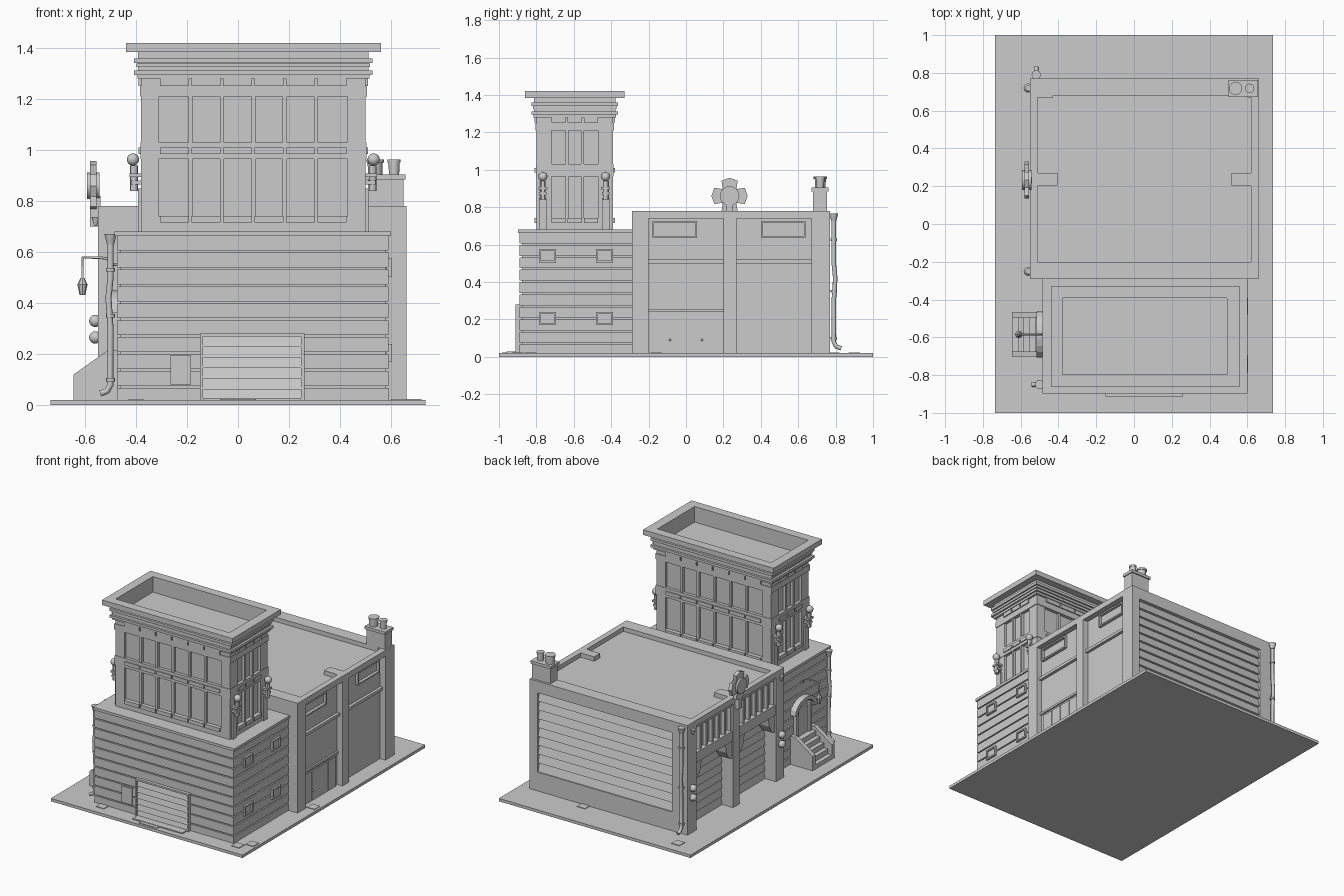
import bpy, bmesh
from math import sin, cos, radians
from mathutils import Matrix, Vector

cube = bpy.data.objects.get("Cube")
if cube:
    bpy.data.objects.remove(cube)

grey = bpy.data.materials.new("plain grey")
grey.use_nodes = True
grey.diffuse_color = (0.6, 0.6, 0.6, 1)
grey.node_tree.nodes["Principled BSDF"].inputs["Base Color"].default_value = (0.6, 0.6, 0.6, 1)


def finish(name, bm, smooth=False):
    mesh = bpy.data.meshes.new(name)
    bmesh.ops.recalc_face_normals(bm, faces=bm.faces)
    bm.to_mesh(mesh)
    bm.free()
    mesh.materials.append(grey)
    obj = bpy.data.objects.new(name, mesh)
    bpy.context.collection.objects.link(obj)
    if smooth:
        obj.select_set(True)
        bpy.context.view_layer.objects.active = obj
        bpy.ops.object.shade_smooth_by_angle()
        obj.select_set(False)
    return obj


def boxes(name, items):
    """One object made of boxes given as (x range, y range, z range)."""
    bm = bmesh.new()
    for ranges in items:
        mid = Vector([(a + b) / 2 for a, b in ranges])
        size = [abs(b - a) for a, b in ranges]
        bmesh.ops.create_cube(bm, size=1, matrix=Matrix.Translation(mid) @ Matrix.Diagonal((*size, 1)))
    return finish(name, bm)


def prisms(name, profiles, axis, span):
    """Extrude profiles along axis x or y; profile pairs are the other two axes."""
    bm = bmesh.new()
    for pts in profiles:
        place = (lambda p: (span[0], *p)) if axis == "x" else (lambda p: (p[0], span[0], p[1]))
        face = bm.faces.new([bm.verts.new(place(p)) for p in pts])
        new = bmesh.ops.extrude_face_region(bm, geom=[face])["geom"]
        d = span[1] - span[0]
        bmesh.ops.translate(bm, verts=[v for v in new if isinstance(v, bmesh.types.BMVert)],
                            vec=(d, 0, 0) if axis == "x" else (0, d, 0))
    return finish(name, bm)


def cones(name, items, sides=16, turn=None):
    """Stacked cylinders or cones: centre, bottom radius, top radius, height."""
    bm = bmesh.new()
    for c, r1, r2, h in items:
        m = Matrix.Translation(c) @ (turn or Matrix())
        bmesh.ops.create_cone(bm, cap_ends=True, segments=sides, radius1=r1, radius2=r2, depth=h, matrix=m)
    return finish(name, bm, True)


def globes(name, centres, r):
    bm = bmesh.new()
    for c in centres:
        bmesh.ops.create_uvsphere(bm, u_segments=16, v_segments=10, radius=r, matrix=Matrix.Translation(c))
    return finish(name, bm, True)


def pipe(name, pts, r):
    curve = bpy.data.curves.new(name, "CURVE")
    curve.dimensions = "3D"
    curve.bevel_depth, curve.bevel_resolution, curve.use_fill_caps = r, 2, True
    spline = curve.splines.new("POLY")
    spline.points.add(len(pts) - 1)
    for p, co in zip(spline.points, pts):
        p.co = (*co, 1)
    curve.materials.append(grey)
    obj = bpy.data.objects.new(name, curve)
    bpy.context.collection.objects.link(obj)


def ring(outer_x, outer_y, inner_x, inner_y, z):
    """Four boxes forming a rectangular frame, lying flat."""
    (a, b), (c, d) = outer_x, outer_y
    (e, f), (g, h) = inner_x, inner_y
    return [((a, e), (c, d), z), ((f, b), (c, d), z), ((e, f), (c, g), z), ((e, f), (h, d), z)]


def grow(r, d):
    return (r[0] - d, r[1] + d)


# Ground slab with paving patches
G = 0.02
boxes("ground_slab", [((-.735, .735), (-1, 1), (0, G))])
boxes("paving_patches", [(grow((x, x), .03), grow((y, y), .03), (G, G + .004)) for x, y in
                         ((-.57, .9), (.69, -.16), (.69, -.83), (.63, -.9), (-.4, -.91), (.23, .79))])

# Rear hall: core, piers, lintels and parapet
HX, HY, TOP = (-.55, .66), (-.29, .77), .78
PIERS = ((-.29, -.2), (.2, .27), (.67, .77))
BAYS = ((-.2, .2), (.27, .67))
boxes("hall_core", [((-.45, .62), (-.28, .74), (G, .5)), ((-.51, .62), (-.28, .74), (.5, .75))])
boxes("hall_piers", [(x, y, (G, TOP)) for y in PIERS for x in ((-.55, -.43), (.6, .66))])
boxes("roof_parapet", ring(HX, HY, (-.51, .62), (-.2, .68), (.74, TOP)))
boxes("roof_pier_caps", [((-.55, -.405), (.205, .27), (.74, TOP)), ((.515, .62), (.205, .27), (.74, TOP))])
boxes("front_gable_wall", [(HX, (-.29, -.27), (G, TOP))])

# Rear wall: frame with clapboards set inside
boxes("rear_wall_frame", [(HX, (.73, .77), (G, .15)), (HX, (.73, .77), (.7, TOP)),
                          ((-.55, -.51), (.73, .77), (.15, .7)), ((.6, .66), (.73, .77), (.15, .7))])
step = .55 / 9
prisms("rear_clapboards", [[(.73, z), (.762, z), (.745, z + step), (.73, z + step)]
                           for z in (.15 + i * step for i in range(9))], "x", (-.51, .6))

# Garage bays on the right side
header, mullions, corners = [], [], []
for a, b in BAYS:
    header += [((-.545, -.43), (a, b), (.48, .55)), ((-.54, -.5), (a, b), (.72, .75))]
    mullions += [((-.535, -.5), grow((y, y), .008), (.55, .72)) for y in
                 (a + (b - a) * i / 6 for i in range(7))]
    for y, s in ((a, 1), (b, -1)):
        corners.append([(y, .48), (y, .36), (y + s * .03, .37), (y + s * .06, .42), (y + s * .07, .48)])
boxes("garage_headers", header)
boxes("upper_window_mullions", mullions)
prisms("garage_corner_brackets", corners, "x", (-.54, -.45))
for i, (a, b) in enumerate(BAYS):
    n, h = 8, .46 / 8
    prisms("garage_door_%d" % i, [[(-.44, z), (-.466, z), (-.455, z + h), (-.44, z + h)]
                                  for z in (G + k * h for k in range(n))], "y", (a, b))
globes("garage_lamps", [(-.56, y, z) for y in (-.25, .72) for z in (.265, .33)], .024)
cones("pier_funnels", [((-.558, y, .72), .006, .016, .035) for y in (-.25, .72)])

# Left side bays: ledges, framed windows and double doors
boxes("bay_ledges", [((.61, .64), bay, z) for bay in BAYS for z in ((.5, .52),)]
      + [((.61, .632), BAYS[0], (.24, .255))])
frames = []
for y in ((-.17, .05), (.41, .63)):
    z = (.645, .715)
    frames += [((.61, .64), y, (z[0] - .01, z[0])), ((.61, .64), y, (z[1], z[1] + .01)),
               ((.61, .64), (y[0] - .01, y[0]), grow(z, .01)), ((.61, .64), (y[1], y[1] + .01), grow(z, .01))]
boxes("bay_window_frames", frames)
boxes("double_doors", [((.61, .628), (y, y + .085), (G, .225)) for y in (-.175, -.086, .003, .092)])
globes("door_knobs", [(.632, y, .09) for y in (-.085, .085)], .006)

# Chimney with two pots
boxes("chimney", [((.51, .65), (.68, .755), (.74, .89)), ((.5, .657), (.672, .763), (.885, .905))])
cones("chimney_pots", [((.538, .718, .93), .028, .03, .06), ((.538, .718, .957), .035, .035, .012),
                       ((.612, .718, .93), .02, .022, .06), ((.612, .718, .957), .025, .025, .012)])

# Round badge with four flared arms above the middle pier
def polar(r, deg):
    return (.233 + r * cos(radians(deg)), .86 + r * sin(radians(deg)))

cross = []
for k in range(0, 360, 90):
    cross += [polar(.092, k - 28), polar(.097, k), polar(.092, k + 28), polar(.052, k + 45)]
prisms("badge_cross", [cross], "x", (-.58, -.555))
cones("badge_disc", [((-.568, .233, .86), .052, .052, .05)], 24, Matrix.Rotation(radians(90), 4, "Y"))
boxes("badge_stand", [((-.58, -.54), (.215, .25), (.7, .82))])

# Front block: planks over a slightly smaller core
FX, FY = (-.475, .59), (-.89, -.29)
boxes("block_core", [(grow(FX, -.012), (-.878, -.28), (G, .67))])
pitch = .0665
boxes("block_planks", [(FX, FY, (max(G, .008 + pitch * i), pitch * (i + 1))) for i in range(10)])
boxes("block_cap", [((-.485, .6), (-.897, -.29), (.662, .68))])
side = []
for y in ((-.785, -.695), (-.48, -.39)):
    for z in ((.17, .24), (.505, .575)):
        x = (.58, .604)
        side += [(x, y, (z[0], z[0] + .01)), (x, y, (z[1] - .01, z[1])), (x, (y[0], y[0] + .01), z),
                 (x, (y[1] - .01, y[1]), z), ((.58, .594), y, z)]
boxes("side_windows", side)

# Front shutter, pad and small hatch
DX = (-.15, .26)
boxes("shutter_frame", [((DX[0], -.138), (-.912, -.87), (G, .28)), ((.248, DX[1]), (-.912, -.87), (G, .28)),
                        (DX, (-.912, -.87), (.268, .28))])
h = .25 / 6
prisms("shutter_slats", [[(-.87, z), (-.908, z), (-.898, z + h), (-.87, z + h)]
                         for z in (G + i * h for i in range(6))], "x", (-.138, .248))
boxes("shutter_pad", [((-.135, .245), (-.96, -.9), (G, .027)), ((-.07, .07), (-.985, -.96), (G, .024))])
boxes("front_hatch", [((-.265, -.185), (-.898, -.87), (.08, .195))])

# Stairs, door and canopy on the right side
boxes("stair_steps", [((-.645 + .03 * i, -.47), (-.68, -.49), (G, .05 + .034 * i)) for i in range(5)])
wall = [(-.645, G), (-.645, .12), (-.51, .215), (-.47, .215), (-.47, G)]
for i, y in enumerate(((-.705, -.675), (-.495, -.465))):
    prisms("stair_wall_%d" % i, [wall], "y", y)
boxes("entrance_door", [((-.485, -.46), (-.65, -.52), (.18, .37)), ((-.497, -.46), (-.67, -.645), (.18, .385)),
                        ((-.497, -.46), (-.525, -.5), (.18, .385))])
arc = [(-.585 + r * cos(radians(t)), .36 + .75 * r * sin(radians(t)))
       for r, angles in ((.122, range(0, 181, 20)), (.09, range(180, -1, -20))) for t in angles]
prisms("entrance_canopy", [arc], "x", (-.515, -.46))
pipe("lamp_arm", [(-.47, -.585, .55)] + [(-.54 + .05 * cos(radians(t)), -.585, .55 + .028 * sin(radians(t)))
                  for t in range(0, 91, 30)] + [(-.61, -.585, .578), (-.61, -.585, .48)], .005)
cones("hanging_lantern", [((-.61, -.585, .485), .02, .008, .025), ((-.61, -.585, .452), .011, .02, .042)], 8)

# Drainpipes with hopper heads and brackets
def drain(name, x, y, top, kick):
    dx, dy = kick
    pipe(name, [(x, y, top), (x, y, .5), (x + dx / 5, y + dy / 5, .42), (x, y, .3), (x, y, .08),
                (x + dx / 3, y + dy / 3, .055), (x + dx, y + dy, .045)], .012)
    cones(name + "_fittings", [((x, y, top), .014, .024, .04)]
          + [((x, y, z), .018, .018, .014) for z in (top - .12, .35, .1)], 12)

drain("front_drainpipe", -.5, -.85, .65, (-.04, 0))
drain("rear_drainpipe", -.518, .79, .745, (0, .04))

# Tower: core, corner posts, window piers and bands
TX, TY = (-.38, .5), (-.8, -.39)
boxes("tower_core", [(grow(TX, -.018), grow(TY, -.018), (.67, 1.28))])
w, piers = .74 / 6, []
for z in ((.68, 1.26),):
    for x in ((TX[0], -.31), (.43, TX[1])):
        piers += [(x, (TY[0], -.72), z), (x, (-.47, TY[1]), z)]
    piers += [(grow((x, x), .008), TY, z) for x in (-.31 + w * i for i in range(1, 6))]
    piers += [(TX, grow((y, y), .008), z) for y in (-.637, -.553)]
boxes("tower_piers", piers)
boxes("tower_bands", [(grow(TX, d), grow(TY, d), z) for d, z in
                      ((0, (.68, .74)), (.003, (.965, 1.03)), (.005, (1.21, 1.25)), (0, (1.25, 1.3)))])
blocks = []
for z in ((.716, .742), (.985, 1.01), (1.252, 1.28)):
    blocks += [((-.305 + w * i, -.315 + w * (i + 1)), grow(TY, .01), z) for i in range(6)]
    blocks += [(grow(TX, .01), (y, y + .076), z) for y in (-.72, -.633, -.546)]
boxes("window_sill_blocks", blocks)

# Tower cornice and open top
IX, IY = (-.38, .495), (-.8, -.39)
boxes("cornice_steps", [(grow(TX, d), grow(TY, d), z) for d, z in
                        ((.015, (1.28, 1.295)), (.027, (1.295, 1.312)))])
rims = []
for d, z in ((.012, (1.31, 1.39)), (.018, (1.325, 1.34)), (.027, (1.342, 1.36)), (.06, (1.385, 1.42))):
    rims += ring(grow(TX, d), grow(TY, d), grow(IX, -.002), grow(IY, -.002), z)
boxes("cornice_rim", rims)

# Globe lights on brackets at the tower sides
posts, bulbs, stems = [], [], []
for x, s in ((TX[0], -1), (TX[1], 1)):
    for y in (-.765, -.43):
        posts += [((x, x + s * .012), grow((y, y), .02), (.68, .85)),
                  ((x, x + s * .04), grow((y, y), .02), (.865, .88)),
                  ((x, x + s * .045), grow((y, y), .024), (.895, .908))]
        stems.append(((x + s * .028, y, .89), .015, .015, .1))
        bulbs.append((x + s * .032, y, .963))
boxes("light_brackets", posts)
cones("light_stems", stems, 12)
globes("light_globes", bulbs, .024)
